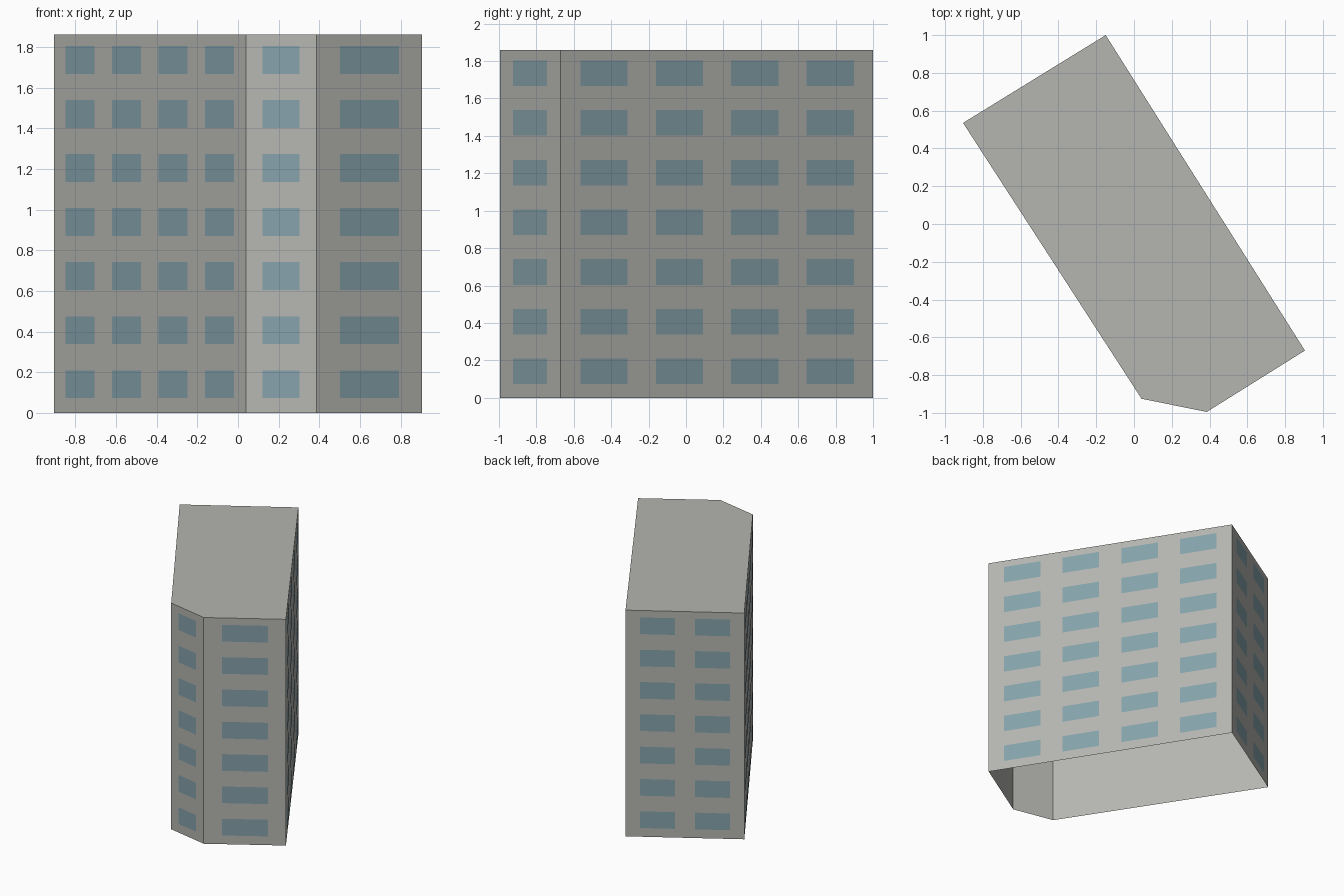
import bpy
from mathutils import Vector

cube = bpy.data.objects.get("Cube")
if cube:
    bpy.data.objects.remove(cube)

HEIGHT, FLOORS = 1.86, 7
PITCH = HEIGHT / FLOORS
WIN_H, WIN_MID = 0.137, 0.141   # window height, centre above each floor line
PROUD = 0.002                   # how far panes sit off the wall


def material(name, rgb):
    mat = bpy.data.materials.new(name)
    mat.use_nodes = True
    mat.diffuse_color = (*rgb, 1)
    mat.node_tree.nodes["Principled BSDF"].inputs["Base Color"].default_value = (*rgb, 1)
    return mat


def add_mesh(name, verts, faces, mat):
    mesh = bpy.data.meshes.new(name)
    mesh.from_pydata(verts, [], faces)
    mesh.materials.append(mat)
    obj = bpy.data.objects.new(name, mesh)
    bpy.context.collection.objects.link(obj)
    return obj


concrete = material("pale grey concrete", (0.46, 0.46, 0.435))
glass = material("blue grey glass", (0.235, 0.36, 0.405))

# Footprint, counter-clockwise from the left end of the long front wall
plan = [Vector(p) for p in ((-0.905, 0.535, 0), (0.04, -0.925, 0), (0.385, -0.995, 0),
                            (0.905, -0.67, 0), (-0.15, 1.0, 0))]
n = len(plan)
up = Vector((0, 0, HEIGHT))

# Shell: walls and flat roof, open underneath
walls = [(i, (i + 1) % n, (i + 1) % n + n, i + n) for i in range(n)]
add_mesh("building_shell", plan + [p + up for p in plan],
         walls + [tuple(range(n, 2 * n))], concrete)


# Window panes: a grid of thin plates on one wall
def window_grid(name, start, end, count, width, spacing):
    along = end - start
    out = along.cross(up).normalized() * PROUD
    verts, faces = [], []
    for floor in range(FLOORS):
        z = floor * PITCH + WIN_MID
        for col in range(count):
            mid = 0.5 + (col - (count - 1) / 2) * spacing
            k = len(verts)
            for s, t in ((-1, -1), (1, -1), (1, 1), (-1, 1)):
                p = start + along * (mid + s * width / 2) + out
                verts.append(p + Vector((0, 0, z + t * WIN_H / 2)))
            faces.append((k, k + 1, k + 2, k + 3))
    add_mesh(name, verts, faces, glass)


layout = (("long_front_windows", 4, 0.151, 0.2415),
          ("corner_windows", 1, 0.53, 0),
          ("front_end_windows", 1, 0.56, 0),
          ("long_back_windows", 4, 0.151, 0.2415),
          ("back_end_windows", 2, 0.294, 0.462))
for i, (name, count, width, spacing) in enumerate(layout):
    window_grid(name, plan[i], plan[(i + 1) % n], count, width, spacing)
